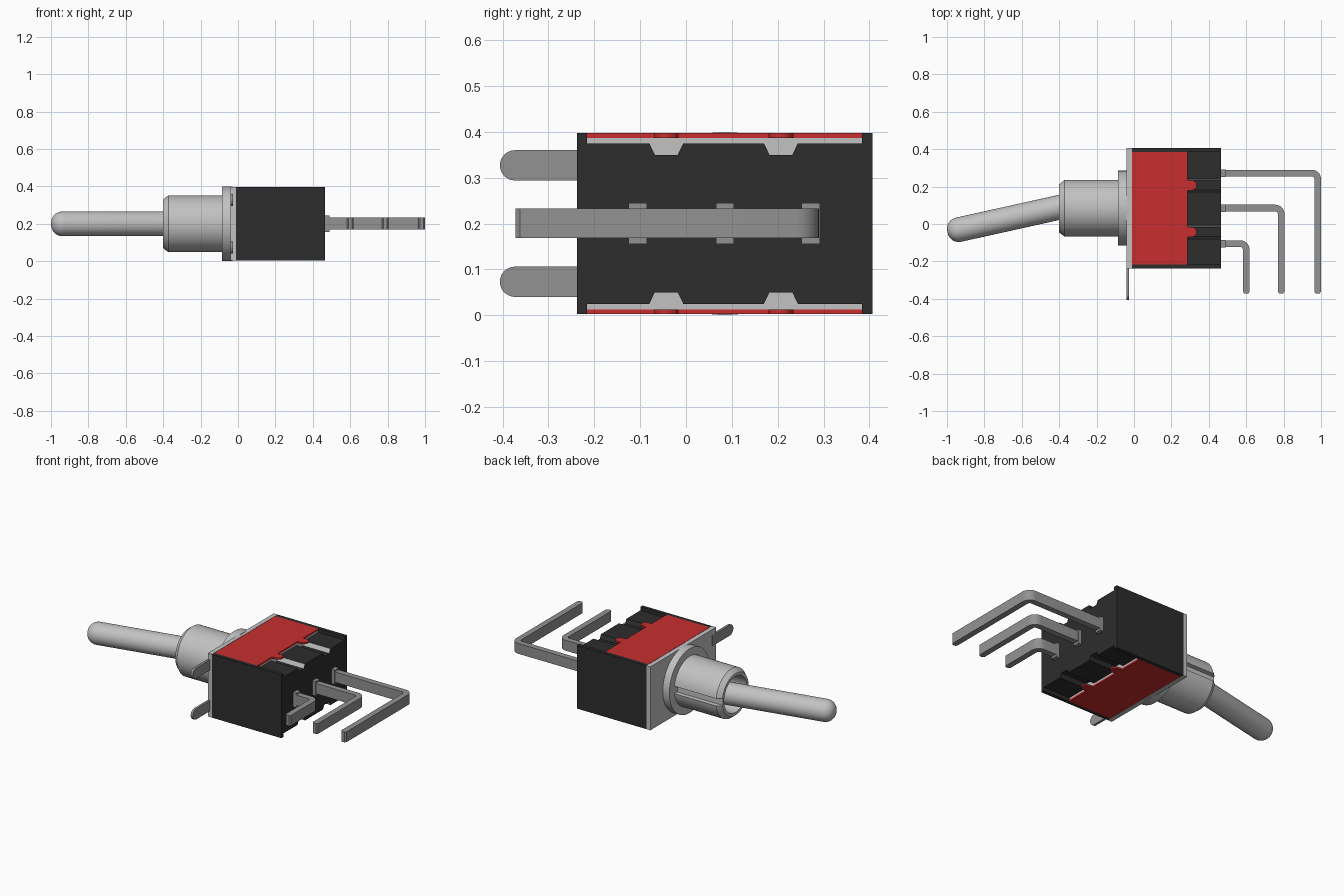
import bpy, bmesh, math
from mathutils import Vector, Matrix

cube = bpy.data.objects.get("Cube")
if cube:
    bpy.data.objects.remove(cube, do_unlink=True)


def material(name, r, g, b):
    m = bpy.data.materials.new(name)
    m.use_nodes = True
    m.diffuse_color = (r, g, b, 1)
    bsdf = next(n for n in m.node_tree.nodes if n.type == "BSDF_PRINCIPLED")
    bsdf.inputs["Base Color"].default_value = (r, g, b, 1)
    return m


metal = material("light metal", 0.54, 0.54, 0.54)
pin_metal = material("pin metal", 0.29, 0.29, 0.29)
black = material("black plastic", 0.026, 0.026, 0.026)
red = material("red plastic", 0.58, 0.027, 0.027)


def finish(name, bm, *mats, smooth=True):
    bmesh.ops.remove_doubles(bm, verts=bm.verts, dist=1e-5)
    bmesh.ops.recalc_face_normals(bm, faces=bm.faces)
    mesh = bpy.data.meshes.new(name)
    bm.to_mesh(mesh)
    bm.free()
    ob = bpy.data.objects.new(name, mesh)
    bpy.context.collection.objects.link(ob)
    for m in mats:
        mesh.materials.append(m)
    bpy.ops.object.select_all(action="DESELECT")
    bpy.context.view_layer.objects.active = ob
    ob.select_set(True)
    if smooth:
        bpy.ops.object.shade_smooth_by_angle(angle=math.radians(35))
    return ob


def prism(name, pts, axis, lo, hi, *mats, smooth=False):
    """Extrude an outline along x (outline in y, z) or z (outline in x, y)."""
    bm = bmesh.new()
    place = (lambda a, b: (lo, a, b)) if axis == "x" else (lambda a, b: (a, b, lo))
    face = bm.faces.new([bm.verts.new(place(*p)) for p in pts])
    step = Vector((hi - lo, 0, 0)) if axis == "x" else Vector((0, 0, hi - lo))
    made = bmesh.ops.extrude_face_region(bm, geom=[face], use_keep_orig=True)["geom"]
    bmesh.ops.translate(bm, vec=step, verts=[v for v in made if isinstance(v, bmesh.types.BMVert)])
    return finish(name, bm, *mats, smooth=smooth)


def rect(a0, a1, b0, b1):
    return [(a0, b0), (a1, b0), (a1, b1), (a0, b1)]


def arc(cx, cy, r, start, end, n=8):
    angles = [math.radians(start + (end - start) * i / n) for i in range(n + 1)]
    return [(cx + r * math.cos(a), cy + r * math.sin(a)) for a in angles]


def lathe(name, profile, origin, direction, mat):
    """Spin (distance, radius) points about a line."""
    bm = bmesh.new()
    verts = [bm.verts.new((r, 0, d)) for d, r in profile]
    edges = [bm.edges.new(pair) for pair in zip(verts, verts[1:])]
    bmesh.ops.spin(bm, geom=verts + edges, cent=(0, 0, 0), axis=(0, 0, 1),
                   angle=math.tau, steps=48, use_merge=True)
    turn = Vector(direction).to_track_quat("Z", "Y").to_matrix().to_4x4()
    bm.transform(Matrix.Translation(origin) @ turn)
    return finish(name, bm, mat)


MID_Y, MID_Z = 0.085, 0.2
GROOVES = (-0.043, 0.207)


def groove(c):
    return [(c - 0.037, 0.375), (c - 0.025, 0.35), (c + 0.025, 0.35), (c + 0.037, 0.375)]


# Black housing: grooved, recessed outline mirrored top to bottom
top = [(-0.238, 0.397), (-0.216, 0.397), (-0.216, 0.375)]
for c in GROOVES:
    top += groove(c)
top += [(0.384, 0.375), (0.384, 0.397), (0.407, 0.397)]
outline = top + [(y, 2 * MID_Z - z) for y, z in reversed(top)]
housing = prism("housing", outline, "x", -0.012, 0.465, black, metal)
for p in housing.data.polygons:
    if -0.98 < p.normal.y < -0.5 and abs(p.normal.z) > 0.1:
        p.material_index = 1

# Cover layers on top and bottom
cover = [(-0.01, -0.216), (0.285, -0.216)]
for c in GROOVES:
    cover += [(0.285, c - 0.027)] + arc(0.308, c, 0.027, -90, 90) + [(0.285, c + 0.027)]
cover += [(0.285, 0.384), (-0.01, 0.384)]
for side, flip in (("top", lambda z: z), ("bottom", lambda z: 2 * MID_Z - z)):
    prism(side + "_cover", cover, "z", flip(0.387), flip(0.397), red)
    prism(side + "_bracket_sheet", rect(-0.01, 0.283, -0.216, 0.384), "z",
          flip(0.374), flip(0.387), metal)
    for i, c in enumerate(GROOVES):
        prism(f"{side}_bracket_tongue_{i + 1}", [(y, flip(z)) for y, z in groove(c)],
              "x", -0.01, 0.283, metal)

# Mounting plate with two round-ended tabs
prism("mounting_plate", rect(-0.238, 0.407, 0.003, 0.397), "x", -0.04, -0.012, metal)
for name, z in (("upper_tab", 0.327), ("lower_tab", 0.073)):
    tab = arc(-0.373, z, 0.033, 90, 270, 16) + [(-0.2, z - 0.033), (-0.2, z + 0.033)]
    prism(name, tab, "x", -0.041, -0.026, pin_metal, smooth=True)

# Washer and threaded bushing with a bore and a keyway
centre = (0, MID_Y, MID_Z)
lathe("washer", [(0.03, 0), (0.03, 0.2), (0.085, 0.2), (0.085, 0)], centre, (-1, 0, 0), metal)
bushing = lathe("bushing", [(0.03, 0), (0.03, 0.152), (0.372, 0.152), (0.4, 0.13),
                            (0.4, 0.112), (0.28, 0.105), (0.28, 0)], centre, (-1, 0, 0), metal)
cutter = prism("keyway_cutter", rect(MID_Y + 0.122, 0.3, 0.177, 0.223), "x", -0.5, -0.08, metal)
cutter.hide_render = True
cut = bushing.modifiers.new("keyway", "BOOLEAN")
cut.operation, cut.object, cut.solver = "DIFFERENCE", cutter, "EXACT"
bpy.context.view_layer.objects.active = bushing
bpy.ops.object.modifier_apply(modifier="keyway")
bpy.data.objects.remove(cutter, do_unlink=True)

# Tilted lever with a rounded tip
tilt = math.radians(12.5)
along = Vector((-math.cos(tilt), -math.sin(tilt), 0))
length = 0.714
lever = [(0, 0), (0, 0.066)] + [(length - 0.06 + d, 0.006 + r) for r, d in arc(0, 0, 0.06, 0, 90)]
lathe("lever", lever + [(length, 0)], (-0.3, 0.111, MID_Z), along, metal)

# Three bent terminal pins with shoulders
HALF = 0.018
for name, x, y in (("long_pin", 0.982, 0.272), ("middle_pin", 0.787, 0.085), ("short_pin", 0.6, -0.105)):
    bend = [(0.44, y + HALF)] + arc(x - 0.032, y - 0.032, 0.05, 90, 0)
    bend += [(x + HALF, -0.362), (x + 0.01, -0.372), (x - 0.01, -0.372), (x - HALF, -0.362)]
    bend += arc(x - 0.032, y - 0.032, 0.014, 0, 90) + [(0.44, y - HALF)]
    prism(name, bend, "z", 0.169, 0.233, pin_metal, smooth=True)
    prism(name + "_shoulder", rect(y - 0.02, y + 0.02, 0.155, 0.245), "x", 0.44, 0.488, pin_metal)
